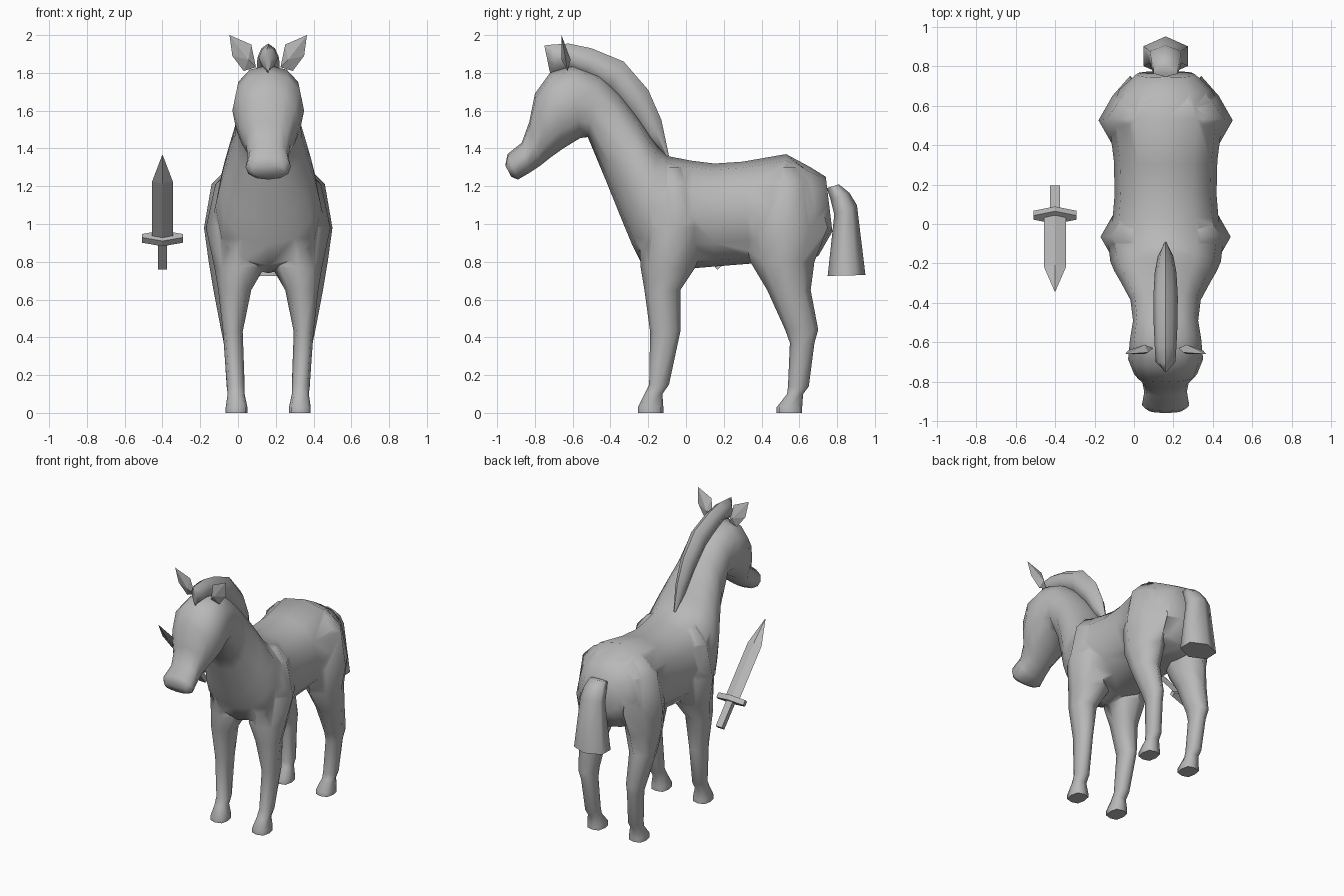
import bpy, bmesh, math
from mathutils import Vector

CX = 0.16  # horse centre line

grey = bpy.data.materials.new("plain grey")
grey.diffuse_color = (0.48, 0.48, 0.48, 1)


def shade(ob, angle):
    bpy.ops.object.select_all(action='DESELECT')
    ob.select_set(True)
    bpy.context.view_layer.objects.active = ob
    bpy.ops.object.shade_smooth_by_angle(angle=math.radians(angle))


def finish(name, bm, smooth=None):
    bmesh.ops.recalc_face_normals(bm, faces=bm.faces)
    me = bpy.data.meshes.new(name)
    bm.to_mesh(me)
    bm.free()
    ob = bpy.data.objects.new(name, me)
    bpy.context.collection.objects.link(ob)
    me.materials.append(grey)
    if smooth:
        shade(ob, smooth)
    return ob


def loft(name, rings, smooth=None):
    """Skin a list of point rings and cap both ends."""
    bm = bmesh.new()
    vs = [[bm.verts.new(p) for p in r] for r in rings]
    n = len(vs[0])
    for a, b in zip(vs, vs[1:]):
        for i in range(n):
            j = (i + 1) % n
            bm.faces.new((a[i], a[j], b[j], b[i]))
    bm.faces.new(vs[0][::-1])
    bm.faces.new(vs[-1])
    return finish(name, bm, smooth)


def ring(c, u, v, n, power=1.0, phase=0.0):
    """Power below 1 is boxy, above 1 is pointed."""
    pts = []
    for i in range(n):
        a = 2 * math.pi * i / n + phase
        s, t = math.cos(a), math.sin(a)
        s = math.copysign(abs(s) ** power, s)
        t = math.copysign(abs(t) ** power, t)
        pts.append(c + u * s + v * t)
    return pts


def spine_rings(sections, n, power=1.0):
    """Sections: top y, top z, bottom y, bottom z, half width."""
    out = []
    for ty, tz, by, bz, w in sections:
        top, bot = Vector((CX, ty, tz)), Vector((CX, by, bz))
        out.append(ring((top + bot) / 2, (top - bot) / 2, Vector((w, 0, 0)), n, power))
    return out


# Torso, neck and head in one skin
body = loft("body", spine_rings([
    (0.74, 1.25, 0.775, 0.96, 0.15),
    (0.66, 1.30, 0.70, 0.83, 0.235),
    (0.53, 1.37, 0.55, 0.80, 0.29),
    (0.30, 1.33, 0.34, 0.79, 0.262),
    (0.15, 1.32, 0.15, 0.775, 0.258),
    (0.03, 1.335, 0.03, 0.765, 0.268),
    (-0.10, 1.36, -0.10, 0.74, 0.29),
    (-0.15, 1.41, -0.23, 0.78, 0.28),
    (-0.19, 1.47, -0.285, 0.89, 0.26),
    (-0.25, 1.56, -0.335, 1.01, 0.228),
    (-0.35, 1.69, -0.42, 1.22, 0.178),
    (-0.46, 1.79, -0.52, 1.46, 0.165),
    (-0.60, 1.84, -0.56, 1.455, 0.18),
    (-0.72, 1.80, -0.65, 1.40, 0.19),
    (-0.80, 1.69, -0.72, 1.35, 0.16),
    (-0.83, 1.54, -0.77, 1.31, 0.118),
    (-0.87, 1.43, -0.83, 1.27, 0.108),
    (-0.945, 1.37, -0.89, 1.235, 0.12),
    (-0.957, 1.31, -0.925, 1.25, 0.09),
], 12, 0.88))


# Legs: z, y min, y max, inner and outer distance from the centre line, power
front_leg = [
    (0.00, -0.255, -0.12, 0.11, 0.225, 0.65), (0.03, -0.255, -0.12, 0.11, 0.225, 0.65),
    (0.10, -0.22, -0.125, 0.125, 0.215, 0.8), (0.15, -0.195, -0.09, 0.125, 0.22, 0.9),
    (0.43, -0.19, -0.03, 0.135, 0.24, 0.9), (0.65, -0.22, -0.03, 0.09, 0.265, 0.95),
    (0.77, -0.24, 0.05, 0.02, 0.285, 1.1), (0.98, -0.25, 0.12, 0.02, 0.33, 1.5),
    (1.21, -0.20, 0.07, 0.02, 0.28, 1.5), (1.30, -0.14, 0.00, 0.02, 0.20, 1.5)]
hind_leg = [
    (0.00, 0.48, 0.615, 0.11, 0.225, 0.65), (0.03, 0.48, 0.615, 0.11, 0.225, 0.65),
    (0.10, 0.535, 0.62, 0.125, 0.215, 0.8), (0.14, 0.54, 0.65, 0.125, 0.22, 0.9),
    (0.37, 0.55, 0.68, 0.135, 0.235, 0.9), (0.44, 0.525, 0.70, 0.135, 0.25, 0.9),
    (0.65, 0.43, 0.66, 0.11, 0.29, 1.1), (0.80, 0.34, 0.68, 0.05, 0.315, 1.4),
    (0.98, 0.30, 0.75, 0.02, 0.34, 1.7), (1.21, 0.37, 0.69, 0.02, 0.30, 1.7),
    (1.30, 0.44, 0.62, 0.02, 0.21, 1.7)]
for label, rows in (("front_leg", front_leg), ("hind_leg", hind_leg)):
    for side in (-1, 1):
        rings = [ring(Vector((CX + side * (xi + xo) / 2, (y0 + y1) / 2, z)),
                      Vector((side * (xo - xi) / 2, 0, 0)),
                      Vector((0, (y1 - y0) / 2, 0)), 8, p)
                 for z, y0, y1, xi, xo, p in rows]
        leg = loft(label, rings)
        # Merge the leg into the body
        mod = body.modifiers.new("join", 'BOOLEAN')
        mod.operation = 'UNION'
        mod.solver = 'EXACT'
        mod.object = leg
        bpy.context.view_layer.objects.active = body
        bpy.ops.object.modifier_apply(modifier=mod.name)
        bpy.data.objects.remove(leg)
shade(body, 75)

# Mane and forelock
loft("mane", spine_rings([
    (-0.75, 1.945, -0.72, 1.80, 0.015),
    (-0.705, 1.95, -0.69, 1.81, 0.05),
    (-0.62, 1.955, -0.62, 1.82, 0.055),
    (-0.50, 1.93, -0.53, 1.78, 0.06),
    (-0.33, 1.86, -0.41, 1.71, 0.062),
    (-0.20, 1.71, -0.29, 1.58, 0.055),
    (-0.13, 1.55, -0.20, 1.45, 0.04),
    (-0.09, 1.36, -0.11, 1.36, 0.008),
], 8, 1.3), 60)

# Tail
loft("tail", spine_rings([
    (0.81, 1.21, 0.745, 1.19, 0.07),
    (0.865, 1.165, 0.765, 1.13, 0.085),
    (0.905, 1.10, 0.785, 1.05, 0.092),
    (0.95, 0.73, 0.75, 0.725, 0.13),
], 6), 75)

# Ears: leaf outlines with a ridge in front and behind
outline = [(0.065, 1.83), (0.13, 1.81), (0.19, 1.89), (0.205, 2.0), (0.09, 1.95)]
for side in (-1, 1):
    bm = bmesh.new()

    def ear_point(x, z, d=0.0):
        return bm.verts.new((CX + side * x, -0.625 - (z - 1.8) * 0.17 + d, z))
    rim = [ear_point(x, z) for x, z in outline]
    for d in (-0.022, 0.026):
        tip = ear_point(0.105, 1.87, d)
        for a, b in zip(rim, rim[1:] + rim[:1]):
            bm.faces.new((a, b, tip))
    finish("ear", bm)

# Sword: built along its tilted axis
base = Vector((-0.40, 0.18, 0.77))
axis = Vector((0, -0.66, 0.751)).normalized()
X = Vector((1, 0, 0))
N = axis.cross(X)


def sword_ring(t, w, d, phase=0.0):
    return ring(base + axis * t, X * w, N * d, 4, 1.0, phase)


loft("sword_blade", [sword_ring(0.20, 0.055, 0.016), sword_ring(0.605, 0.055, 0.016),
                     sword_ring(0.79, 0.002, 0.002)])
q = math.pi / 4
loft("sword_grip", [sword_ring(0.0, 0.035, 0.026, q), sword_ring(0.21, 0.035, 0.026, q)])
loft("sword_guard", [ring(base + axis * 0.205 + X * x, axis * 0.026, N * d, 4, 1.0, q)
                     for x, d in ((-0.108, 0.02), (0, 0.06), (0.108, 0.02))])
